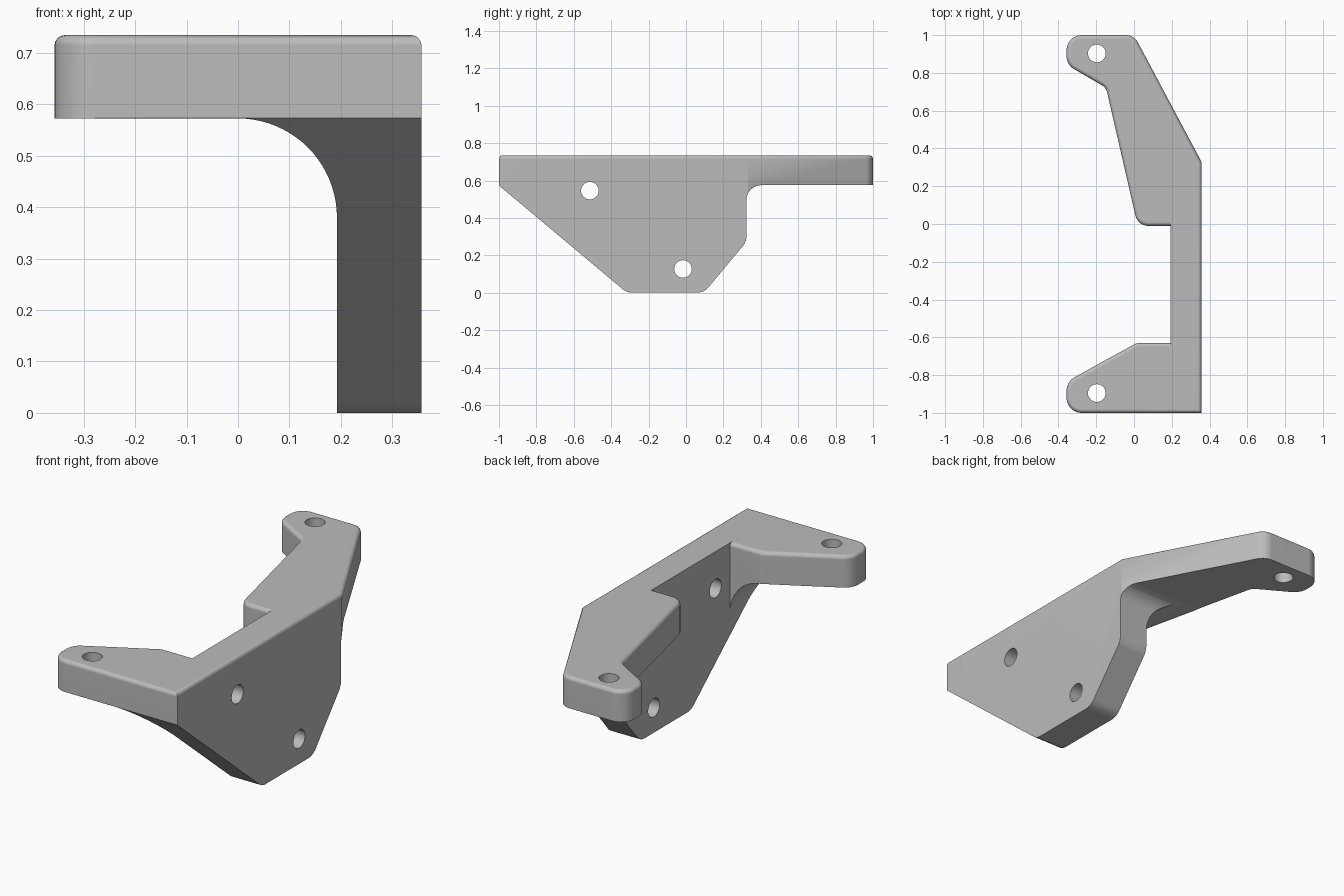
import bpy, bmesh, math
from mathutils import Vector

if "Cube" in bpy.data.objects:
    bpy.data.objects.remove(bpy.data.objects["Cube"], do_unlink=True)

grey = bpy.data.materials.new("plain grey")
grey.use_nodes = True
COLOUR = (0.5, 0.5, 0.5, 1)
grey.diffuse_color = COLOUR
grey.node_tree.nodes["Principled BSDF"].inputs["Base Color"].default_value = COLOUR


def rounded(corners, steps=10):
    """Outline from (u, v, radius) corners, with arcs at the rounded ones."""
    out = []
    for i, (u, v, r) in enumerate(corners):
        p = Vector((u, v))
        if r == 0:
            out.append(p)
            continue
        a = (Vector(corners[i - 1][:2]) - p).normalized()
        b = (Vector(corners[(i + 1) % len(corners)][:2]) - p).normalized()
        half = a.angle(b) / 2
        centre = p + (a + b).normalized() * (r / math.sin(half))
        start = p + a * (r / math.tan(half)) - centre
        end = p + b * (r / math.tan(half)) - centre
        turn = start.angle(end)
        for k in range(steps + 1):
            t = k / steps
            out.append(centre + (start * math.sin((1 - t) * turn)
                                 + end * math.sin(t * turn)) / math.sin(turn))
    return out


def prism(name, outline, axis, low, high, top_bevel=0):
    """Extrude an outline along the x, y or z axis."""
    place = {"x": lambda p, d: (d, p[0], p[1]),
             "y": lambda p, d: (p[0], d, p[1]),
             "z": lambda p, d: (p[0], p[1], d)}[axis]
    bm = bmesh.new()
    a = [bm.verts.new(place(p, low)) for p in outline]
    b = [bm.verts.new(place(p, high)) for p in outline]
    bm.faces.new(a)
    cap = bm.faces.new(b)
    n = len(a)
    for i in range(n):
        j = (i + 1) % n
        bm.faces.new((a[i], a[j], b[j], b[i]))
    bmesh.ops.recalc_face_normals(bm, faces=bm.faces)
    if top_bevel:
        bmesh.ops.bevel(bm, geom=list(cap.edges), offset=top_bevel, segments=4,
                        profile=0.5, affect="EDGES", clamp_overlap=True)
    mesh = bpy.data.meshes.new(name)
    bm.to_mesh(mesh)
    bm.free()
    mesh.materials.append(grey)
    obj = bpy.data.objects.new(name, mesh)
    bpy.context.collection.objects.link(obj)
    return obj


def combine(target, other, operation):
    mod = target.modifiers.new("combine", "BOOLEAN")
    mod.operation, mod.object, mod.solver = operation, other, "EXACT"
    bpy.context.view_layer.objects.active = target
    bpy.ops.object.modifier_apply(modifier=mod.name)
    bpy.data.objects.remove(other, do_unlink=True)


def circle(u, v, r=0.047, n=32):
    return [(u + r * math.cos(math.tau * i / n), v + r * math.sin(math.tau * i / n))
            for i in range(n)]


TOP, UNDER, INNER = 0.735, 0.573, 0.193

# Plan: both arms and the long edge, with softened top edges
plan = rounded([(-0.357, -1, 0.08), (0.357, -1, 0), (0.357, 0.33, 0), (0, 1, 0.07),
                (-0.357, 1, 0.08), (-0.357, 0.843, 0.08), (-0.148, 0.722, 0.06),
                (0.02, -0.01, 0.07), (0.26, -0.01, 0), (0.26, -0.63, 0),
                (0.015, -0.63, 0.06), (-0.15, -0.72, 0), (-0.357, -0.835, 0.08)])
bracket = prism("bracket", plan, "z", -0.1, TOP, top_bevel=0.02)

# Sharp-edged strip between the arms
strip = prism("strip", [(INNER, -0.7), (0.3, -0.7), (0.3, 0.06), (INNER, 0.06)],
              "z", -0.2, TOP)
combine(bracket, strip, "UNION")

# Angle section with the large inner fillet
section = rounded([(-0.6, UNDER, 0), (INNER - 0.0005, UNDER, 0.193), (INNER - 0.0005, -0.3, 0),
                   (0.6, -0.3, 0), (0.6, 1, 0), (-0.6, 1, 0)], steps=20)
combine(bracket, prism("section", section, "y", -1.3, 1.3), "INTERSECT")

# Side outline of the tapering plate and the rear arm
side = rounded([(-1.2, 0.741, 0), (-0.316, 0, 0.08), (0.096, 0, 0.08), (0.323, 0.272, 0.08),
                (0.323, 0.575, 0.08), (1.2, 0.575, 0), (1.2, 1, 0), (-1.2, 1, 0)])
combine(bracket, prism("side", side, "x", -0.8, 0.8), "INTERSECT")

# Screw holes: one per arm, two in the plate
for y in (0.903, -0.895):
    combine(bracket, prism("arm_hole", circle(-0.197, y), "z", 0.3, 1), "DIFFERENCE")
for y, z in ((-0.514, 0.546), (-0.016, 0.127)):
    combine(bracket, prism("plate_hole", circle(y, z), "x", 0.1, 0.6), "DIFFERENCE")

# Smooth rounded surfaces, crisp edges
bpy.ops.object.select_all(action="DESELECT")
bracket.select_set(True)
bpy.context.view_layer.objects.active = bracket
bpy.ops.object.shade_smooth_by_angle(angle=math.radians(30))
weighted = bracket.modifiers.new("weighted normals", "WEIGHTED_NORMAL")
weighted.keep_sharp = True
